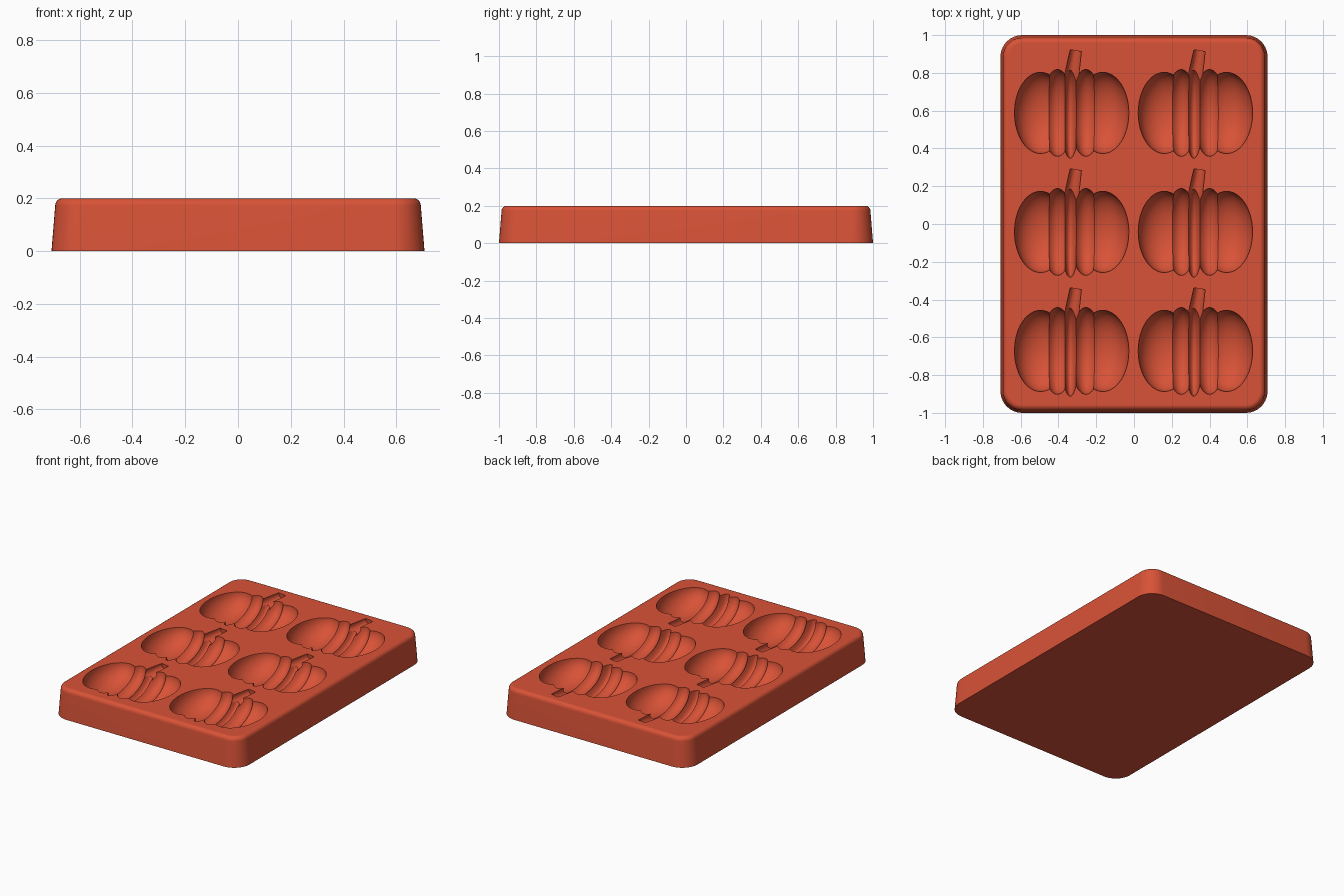
import bpy, bmesh, math
from mathutils import Matrix, Vector

cube = bpy.data.objects.get("Cube")
if cube:
    bpy.data.objects.remove(cube, do_unlink=True)

HEIGHT = 0.2
CENTERS = [(x, y) for x in (-0.33, 0.325) for y in (0.588, -0.042, -0.672)]


def make_material(name, color):
    mat = bpy.data.materials.new(name)
    mat.use_nodes = True
    mat.diffuse_color = color
    mat.node_tree.nodes["Principled BSDF"].inputs["Base Color"].default_value = color
    return mat


def add_object(name, bm):
    bmesh.ops.recalc_face_normals(bm, faces=bm.faces)
    mesh = bpy.data.meshes.new(name)
    bm.to_mesh(mesh)
    bm.free()
    obj = bpy.data.objects.new(name, mesh)
    bpy.context.collection.objects.link(obj)
    return obj


def rounded_ring(bm, hx, hy, radius, z, steps=10):
    ring = []
    for i, (sx, sy) in enumerate([(1, 1), (-1, 1), (-1, -1), (1, -1)]):
        for s in range(steps + 1):
            a = math.pi / 2 * (i + s / steps)
            ring.append(bm.verts.new((sx * (hx - radius) + radius * math.cos(a),
                                      sy * (hy - radius) + radius * math.sin(a), z)))
    return ring


def carve(target, bm):
    """Subtract one set of separate cutters from the target."""
    cutter = add_object("cavity_cutter", bm)
    cutter.hide_render = True
    mod = target.modifiers.new("cavities", 'BOOLEAN')
    mod.operation = 'DIFFERENCE'
    mod.solver = 'MANIFOLD'
    mod.object = cutter
    bpy.ops.object.modifier_apply(modifier=mod.name)
    bpy.data.objects.remove(cutter, do_unlink=True)


# Tapered tray block with rounded corners and a soft top rim
silicone = make_material("terracotta red silicone", (0.69, 0.085, 0.038, 1))
bm = bmesh.new()
profile = [(0, 0)]
fillet = 0.028
for k in range(7):
    a = math.pi / 2 * k / 6
    profile.append((0.014 + fillet * (1 - math.cos(a)), HEIGHT - fillet * (1 - math.sin(a))))
rings = [rounded_ring(bm, 0.707 - d, 1 - d, 0.115 - d, z) for d, z in profile]
for low, high in zip(rings, rings[1:]):
    n = len(low)
    for i in range(n):
        j = (i + 1) % n
        bm.faces.new((low[i], low[j], high[j], high[i]))
bm.faces.new(rings[0])
bm.faces.new(rings[-1])
tray = add_object("mold_tray", bm)
tray.data.materials.append(silicone)
bpy.ops.object.select_all(action='DESELECT')
tray.select_set(True)
bpy.context.view_layer.objects.active = tray

# Pumpkin lobes, sunk half into the top, with poles along y like the ribs
lobes = [  # x offset, half sizes x, y, z
    (-0.165, 0.138, 0.215, 0.128),
    (0.165, 0.138, 0.215, 0.128),
    (-0.075, 0.085, 0.23, 0.145),
    (0.075, 0.085, 0.23, 0.145),
    (-0.008, 0.048, 0.24, 0.158),
]
for dx, rx, ry, rz in lobes:
    bm = bmesh.new()
    for cx, cy in CENTERS:
        place = Matrix.Translation((cx + dx, cy, HEIGHT + 0.001)) @ Matrix.Diagonal((rx, ry, rz, 1))
        bmesh.ops.create_uvsphere(bm, u_segments=40, v_segments=24, radius=1,
                                  matrix=place @ Matrix.Rotation(math.pi / 2, 4, 'X'))
    carve(tray, bm)

# Leaning stems
bm = bmesh.new()
for cx, cy in CENTERS:
    start = Vector((cx - 0.013, cy + 0.12, HEIGHT - 0.022))
    end = Vector((cx + 0.022, cy + 0.33, HEIGHT - 0.006))
    axis = end - start
    turn = axis.to_track_quat('Z', 'Y').to_matrix().to_4x4()
    bmesh.ops.create_cone(bm, cap_ends=True, segments=20, radius1=0.046, radius2=0.031,
                          depth=axis.length,
                          matrix=Matrix.Translation((start + end) / 2) @ turn)
carve(tray, bm)

# Smooth curves, flat top surface
bpy.ops.object.shade_smooth_by_angle(angle=math.radians(30))
for face in tray.data.polygons:
    if face.center.z > HEIGHT - 0.0005 and face.normal.z > 0.99:
        face.use_smooth = False
